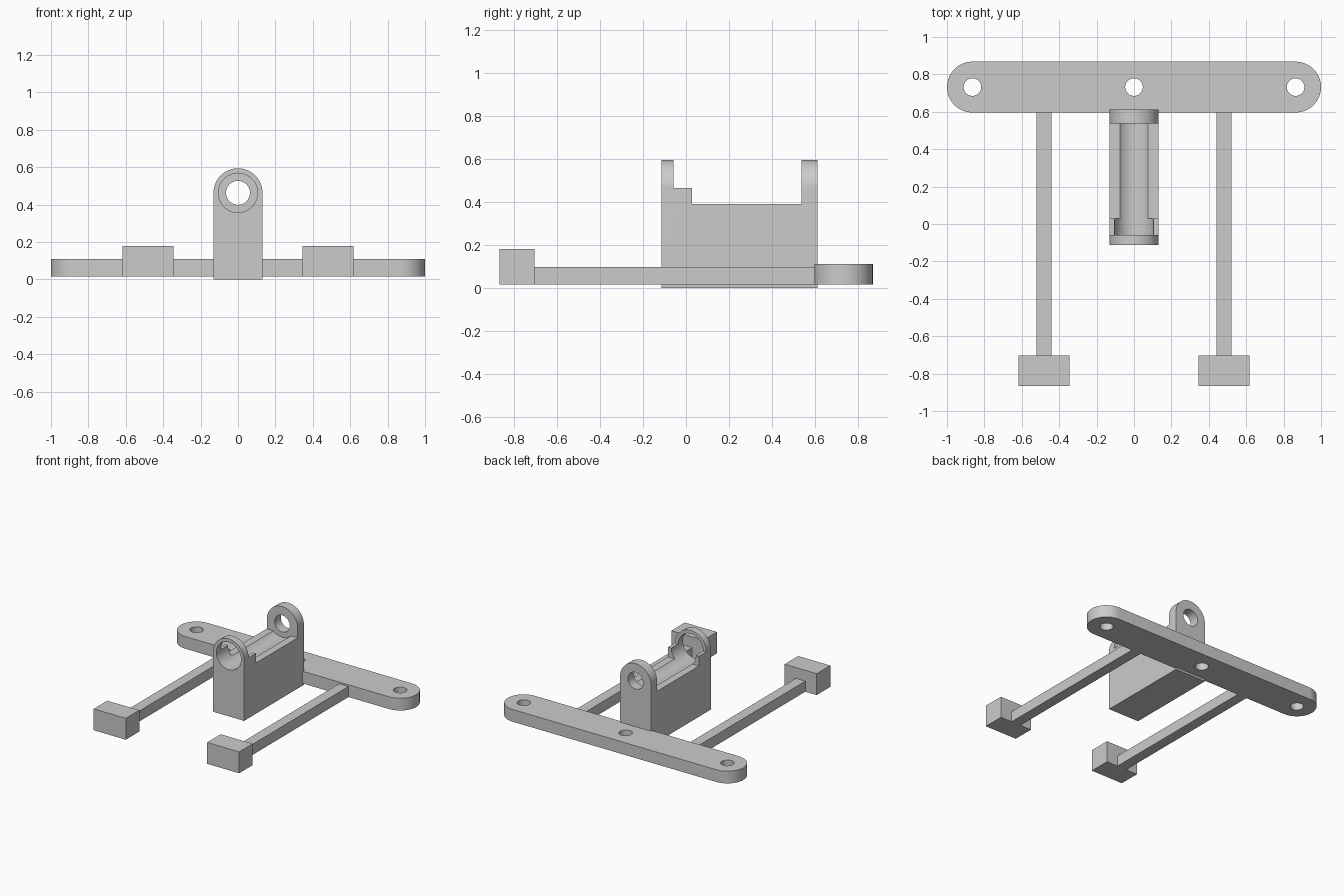
import bpy, bmesh, math
from mathutils import Matrix

if "Cube" in bpy.data.objects:
    bpy.data.objects.remove(bpy.data.objects["Cube"])

# One plain grey for everything
GREY = (0.6, 0.6, 0.6, 1.0)
grey = bpy.data.materials.new("plain grey")
grey.use_nodes = True
grey.diffuse_color = GREY
grey.node_tree.nodes["Principled BSDF"].inputs["Base Color"].default_value = GREY


def make_object(name, bm):
    bmesh.ops.recalc_face_normals(bm, faces=bm.faces)
    mesh = bpy.data.meshes.new(name)
    bm.to_mesh(mesh)
    bm.free()
    mesh.materials.append(grey)
    obj = bpy.data.objects.new(name, mesh)
    bpy.context.collection.objects.link(obj)
    return obj


def box(name, x, y, z):
    """Box from (min, max) pairs."""
    bm = bmesh.new()
    bmesh.ops.create_cube(bm, size=1)
    for v in bm.verts:
        v.co = [r[0] if c < 0 else r[1] for c, r in zip(v.co, (x, y, z))]
    return make_object(name, bm)


def prism(name, points, offset):
    """Extrude a closed outline along an offset vector."""
    bm = bmesh.new()
    face = bm.faces.new([bm.verts.new(p) for p in points])
    ext = bmesh.ops.extrude_face_region(bm, geom=[face])
    bmesh.ops.translate(bm, vec=offset, verts=[g for g in ext["geom"] if isinstance(g, bmesh.types.BMVert)])
    return make_object(name, bm)


def arc(cx, cy, r, start, end, n=32):
    return [(cx + r * math.cos(math.radians(start + (end - start) * i / n)),
             cy + r * math.sin(math.radians(start + (end - start) * i / n))) for i in range(n + 1)]


def rod(name, a, r, offset, axis):
    """Round cutter starting at a, running along y or z."""
    ring = arc(0, 0, r, 0, 360, 64)[:-1]
    if axis == "y":
        pts = [(a[0] + u, a[1], a[2] + v) for u, v in ring]
        return prism(name, pts, (0, offset, 0))
    pts = [(a[0] + u, a[1] + v, a[2]) for u, v in ring]
    return prism(name, pts, (0, 0, offset))


def cut(obj, cutters):
    """Subtract the cutters, then discard them."""
    bpy.context.view_layer.objects.active = obj
    for c in cutters:
        c.hide_render = True
        mod = obj.modifiers.new("cut", "BOOLEAN")
        mod.operation = "DIFFERENCE"
        mod.solver = "EXACT"
        mod.object = c
        bpy.ops.object.modifier_apply(modifier=mod.name)
        bpy.data.objects.remove(c)


def smooth(obj):
    bpy.ops.object.select_all(action="DESELECT")
    obj.select_set(True)
    bpy.context.view_layer.objects.active = obj
    bpy.ops.object.shade_smooth_by_angle(angle=math.radians(30))


# Rounded rear bar with three vertical holes
BAR_Y, BAR_R, BASE_Z = 0.732, 0.136, 0.016
outline = arc(1 - BAR_R, BAR_Y, BAR_R, -90, 90) + arc(BAR_R - 1, BAR_Y, BAR_R, 90, 270)
rear_bar = prism("rear_bar", [(x, y, BASE_Z) for x, y in outline], (0, 0, 0.094))
cut(rear_bar, [rod("hole_cutter", (x, BAR_Y, -0.1), 0.047, 0.4, "z") for x in (-0.864, 0, 0.864)])
smooth(rear_bar)

# Two arms, each ending in a block foot
for side, s in (("left", 1), ("right", -1)):
    box(side + "_arm", sorted((s * 0.44, s * 0.52)), (-0.72, 0.61), (BASE_Z, 0.097))
    box(side + "_foot", sorted((s * 0.345, s * 0.617)), (-0.867, -0.703), (BASE_Z, 0.18))

# Central cradle: arched block, stepped top, wide bore and narrow rear hole
HALF, AXIS_Z, FRONT, BACK, INNER = 0.131, 0.463, -0.113, 0.611, 0.536
arch = [(-HALF, 0), (HALF, 0)] + arc(0, AXIS_Z, HALF, 0, 180, 48)
cradle = prism("cradle", [(x, FRONT, z) for x, z in arch], (0, BACK - FRONT, 0))
cut(cradle, [
    box("step_cutter", (-0.3, 0.3), (-0.058, INNER), (AXIS_Z, 0.8)),
    box("saddle_cutter", (-0.3, 0.3), (0.029, INNER), (0.389, 0.8)),
    rod("bore_cutter", (0, -0.3, AXIS_Z), 0.105, INNER + 0.3, "y"),
    rod("rear_hole_cutter", (0, 0.3, AXIS_Z), 0.064, 0.5, "y"),
])
smooth(cradle)
